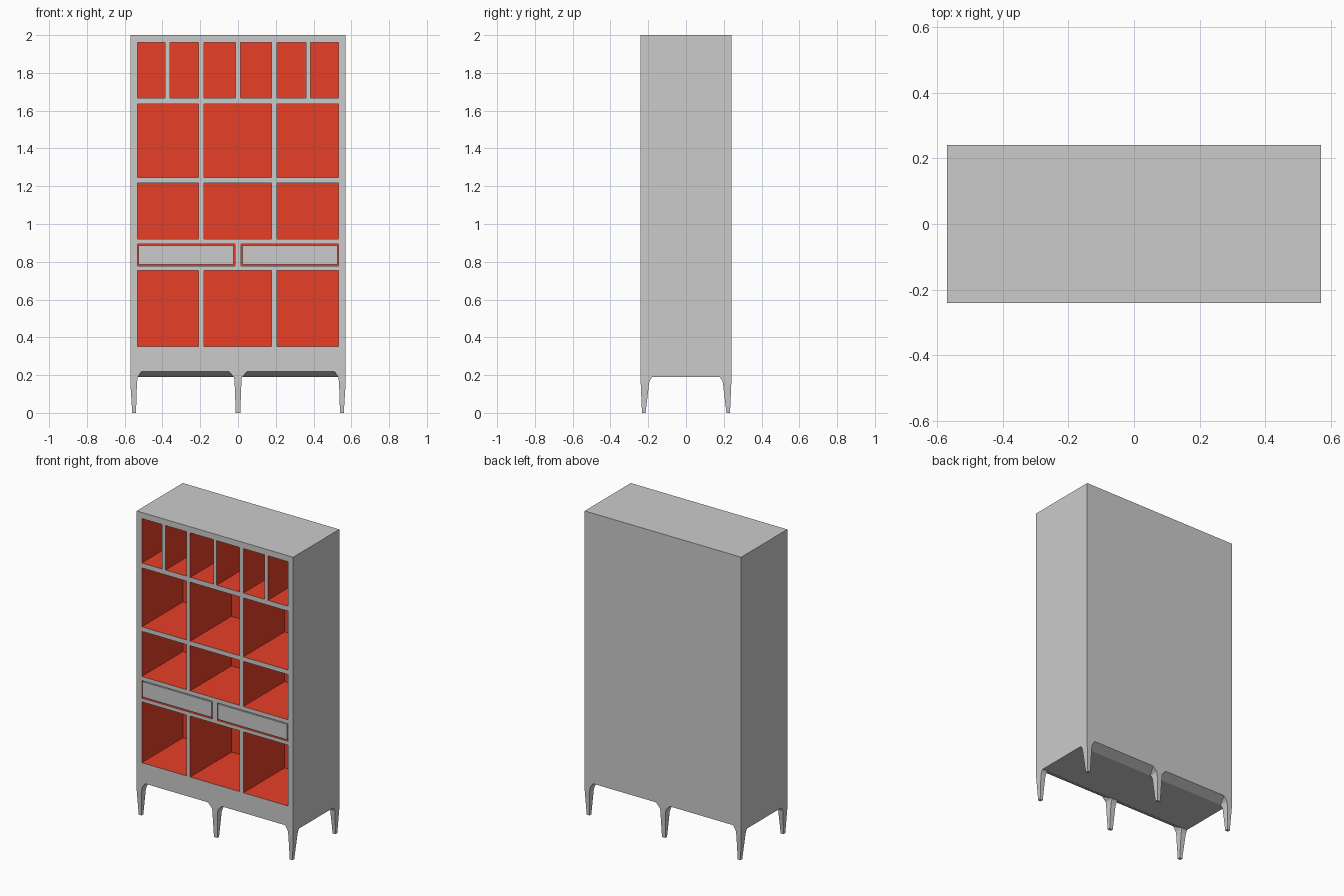
import bpy, bmesh

if "Cube" in bpy.data.objects:
    bpy.data.objects.remove(bpy.data.objects["Cube"])

W, D, H = 0.57, 0.24, 2.0      # half width, half depth, height
BACK = 0.19                    # y of the compartment back wall


def finish(bm, name):
    bmesh.ops.recalc_face_normals(bm, faces=bm.faces)
    me = bpy.data.meshes.new(name)
    bm.to_mesh(me)
    bm.free()
    ob = bpy.data.objects.new(name, me)
    bpy.context.collection.objects.link(ob)
    return ob


def loft(bm, rings):
    """Skin a closed solid through rings of points."""
    rows = [[bm.verts.new(p) for p in r] for r in rings]
    n = len(rows[0])
    for a, b in zip(rows, rows[1:]):
        for i in range(n):
            j = (i + 1) % n
            bm.faces.new((a[i], a[j], b[j], b[i]))
    bm.faces.new(rows[0])
    bm.faces.new(rows[-1])


def rect(x0, x1, y0, y1, z):
    return [(x0, y0, z), (x1, y0, z), (x1, y1, z), (x0, y1, z)]


def box(bm, x0, x1, y0, y1, z0, z1):
    loft(bm, [rect(x0, x1, y0, y1, z0), rect(x0, x1, y0, y1, z1)])


# Cabinet body: side profile with sloped lower front and back edges
profile = [(-D, 0.22), (-0.18, 0.19), (0.18, 0.19), (D, 0.22), (D, H), (-D, H)]
bm = bmesh.new()
loft(bm, [[(x, y, z) for y, z in profile] for x in (-W, W)])
body = finish(bm, "cabinet_body")

# Compartment openings, listed for each row as (x ranges, z range)
thirds = [(-0.533, -0.208), (-0.18, 0.178), (0.207, 0.533)]
sixths = [(-0.533, -0.387), (-0.36, -0.208), (-0.18, -0.012),
          (0.012, 0.178), (0.207, 0.36), (0.385, 0.533)]
halves = [(-0.533, -0.017), (0.017, 0.533)]
rows = [(sixths, 1.667, 1.96), (thirds, 1.247, 1.635), (thirds, 0.92, 1.217),
        (halves, 0.777, 0.893), (thirds, 0.352, 0.753)]
bm = bmesh.new()
for spans, z0, z1 in rows:
    for x0, x1 in spans:
        box(bm, x0, x1, -D - 0.1, BACK, z0, z1)
cutter = finish(bm, "compartment_cutter")
cutter.hide_render = True

mod = body.modifiers.new("compartments", 'BOOLEAN')
mod.operation = 'DIFFERENCE'
mod.solver = 'EXACT'
mod.object = cutter
bpy.context.view_layer.objects.active = body
bpy.ops.object.modifier_apply(modifier=mod.name)
bpy.data.objects.remove(cutter, do_unlink=True)

# Red compartment interiors
red = bpy.data.materials.new("interior_red")
red.diffuse_color = (0.8, 0.05, 0.02, 1)
red.use_nodes = True
red.node_tree.nodes["Principled BSDF"].inputs["Base Color"].default_value = red.diffuse_color
body.data.materials.clear()
body.data.materials.append(None)
body.data.materials.append(red)
for p in body.data.polygons:
    c = p.center
    inside = abs(c.x) < 0.56 and -D + 0.005 < c.y < BACK + 0.005 and 0.3 < c.z < 1.98
    p.material_index = 1 if inside else 0

# Drawers, flush with the front and separated by a narrow gap
for side, label in ((-1, "left"), (1, "right")):
    xa, xb = sorted((side * 0.024, side * 0.526))
    bm = bmesh.new()
    box(bm, xa, xb, -D, BACK - 0.01, 0.786, 0.887)
    finish(bm, label + "_drawer")

# Legs: tapered, flaring into the body; (z, x0, x1, y0, y1)
corner = [(0.0, 0.54, 0.56, 0.214, 0.233), (0.16, 0.535, W, 0.195, D),
          (0.18, 0.532, W, 0.187, D), (0.19, 0.53, W, 0.178, D),
          (0.22, 0.51, W, 0.17, D)]
middle = [(0.0, -0.012, 0.012, 0.214, 0.233), (0.16, -0.018, 0.018, 0.195, D),
          (0.18, -0.02, 0.02, 0.187, D), (0.19, -0.022, 0.022, 0.178, D),
          (0.22, -0.05, 0.05, 0.17, D)]
for sy, end in ((-1, "front"), (1, "back")):
    for sx, label, shape in ((-1, "left", corner), (1, "middle", middle), (1, "right", corner)):
        bm = bmesh.new()
        loft(bm, [rect(sx * x0, sx * x1, sy * y0, sy * y1, z) for z, x0, x1, y0, y1 in shape])
        finish(bm, f"{end}_{label}_leg")
